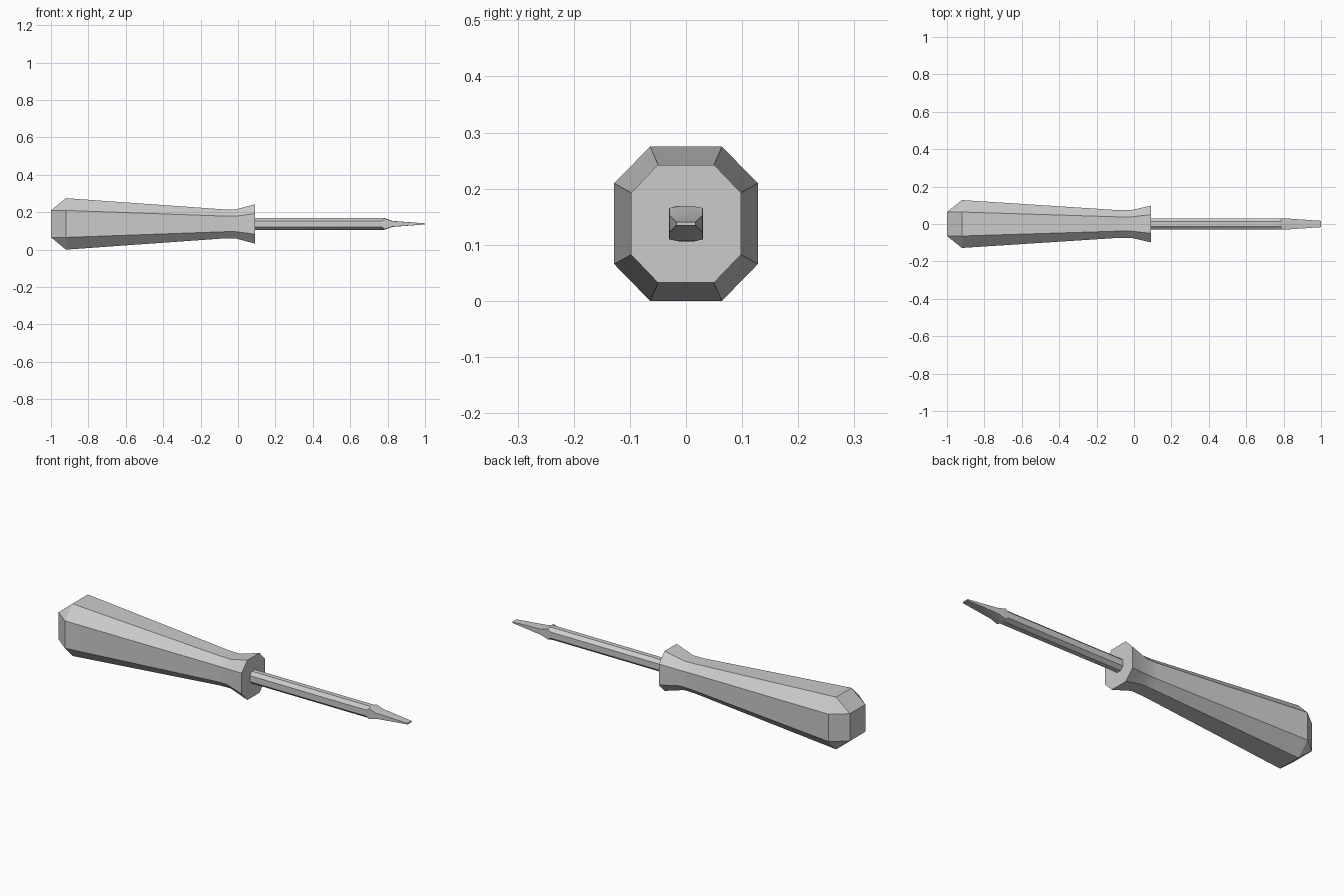
import bpy, bmesh

if "Cube" in bpy.data.objects:
    bpy.data.objects.remove(bpy.data.objects["Cube"])

ZC = 0.1375  # height of the tool's axis


def ring(x, a, b, fa, fb):
    """Eight-sided section: half sizes a (y), b (z); half flat lengths fa, fb."""
    pts = [(a, -fb), (a, fb), (fa, b), (-fa, b),
           (-a, fb), (-a, -fb), (-fa, -b), (fa, -b)]
    return [(x, y, ZC + z) for y, z in pts]


def loft(name, sections):
    bm = bmesh.new()
    rings = [[bm.verts.new(p) for p in ring(*s)] for s in sections]
    for r0, r1 in zip(rings, rings[1:]):
        for i in range(8):
            j = (i + 1) % 8
            bm.faces.new((r0[i], r0[j], r1[j], r1[i]))
    bm.faces.new(rings[0][::-1])
    bm.faces.new(rings[-1])
    bmesh.ops.remove_doubles(bm, verts=bm.verts, dist=0.0001)
    bmesh.ops.recalc_face_normals(bm, faces=bm.faces)
    mesh = bpy.data.meshes.new(name)
    bm.to_mesh(mesh)
    bm.free()
    ob = bpy.data.objects.new(name, mesh)
    bpy.context.collection.objects.link(ob)
    bpy.ops.object.select_all(action='DESELECT')
    ob.select_set(True)
    bpy.context.view_layer.objects.active = ob
    bpy.ops.object.shade_smooth_by_angle(angle=0.5)
    return ob


# Octagonal handle: rectangular butt, long taper, waist and flared collar
loft("handle", [
    (-1.0, 0.064, 0.072, 0.064, 0.072),
    (-0.92, 0.128, 0.1375, 0.064, 0.072),
    (-0.08, 0.074, 0.078, 0.038, 0.042),
    (-0.015, 0.074, 0.077, 0.038, 0.041),
    (0.09, 0.098, 0.105, 0.05, 0.055),
])

# Octagonal shaft squaring off into a flat wedge blade
loft("shaft_and_blade", [
    (0.07, 0.03, 0.032, 0.0125, 0.016),
    (0.77, 0.03, 0.032, 0.0125, 0.016),
    (0.785, 0.03, 0.031, 0.014, 0.028),
    (0.825, 0.029, 0.016, 0.014, 0.015),
    (1.0, 0.017, 0.003, 0.017, 0.003),
])
